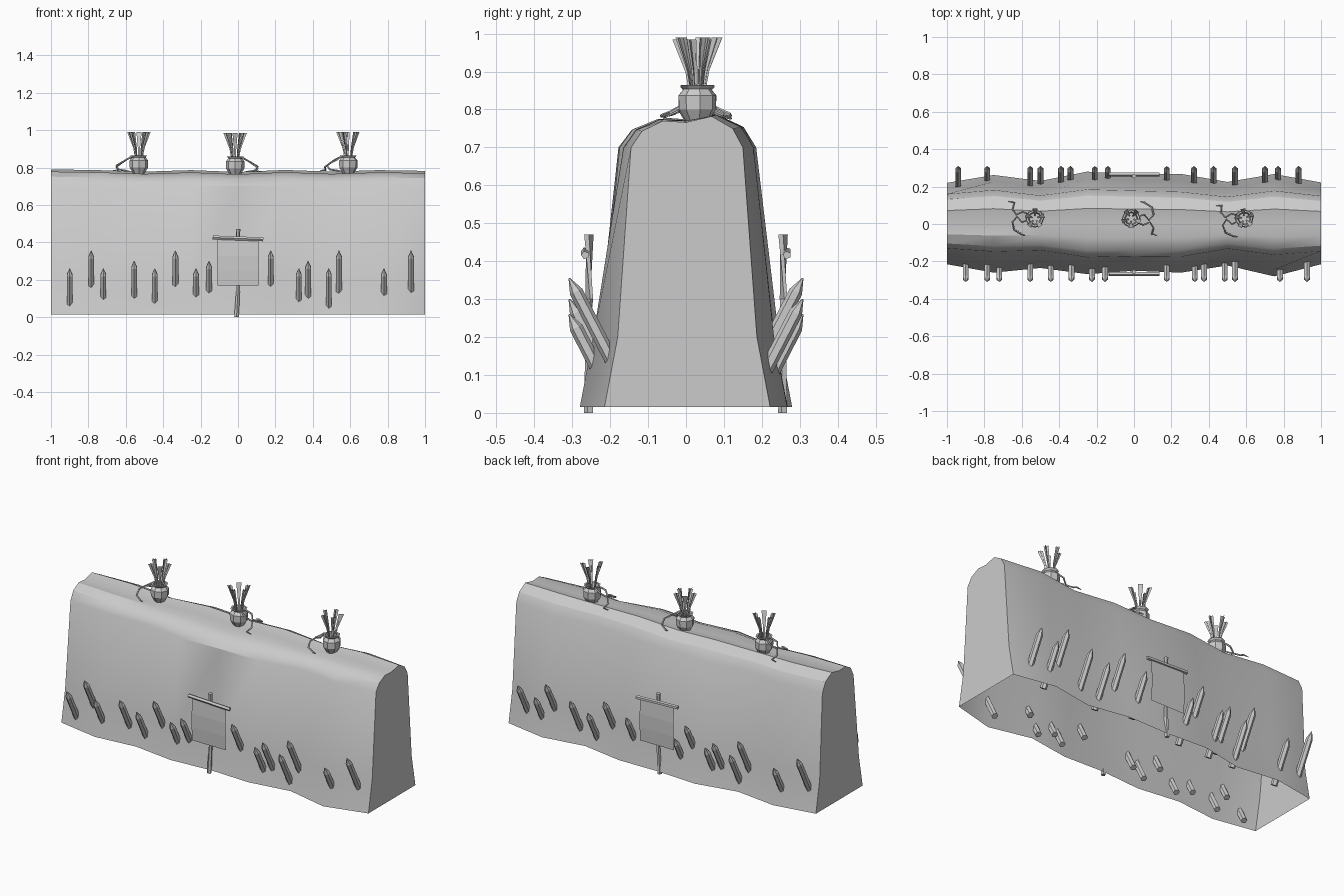
import bpy, bmesh, math
from mathutils import Vector, Matrix

if "Cube" in bpy.data.objects:
    bpy.data.objects.remove(bpy.data.objects["Cube"])


def make(name, verts, faces, smooth=False):
    me = bpy.data.meshes.new(name)
    me.from_pydata(verts, [], faces)
    ob = bpy.data.objects.new(name, me)
    bpy.context.collection.objects.link(ob)
    if smooth:
        bpy.ops.object.select_all(action='DESELECT')
        ob.select_set(True)
        bpy.context.view_layer.objects.active = ob
        bpy.ops.object.shade_smooth_by_angle(angle=math.radians(30))
    return ob


def tube(name, pts, radii, sides=6):
    """Capped tube through points with a radius at each one."""
    pts = [Vector(p) for p in pts]
    verts, faces = [], []
    for i, p in enumerate(pts):
        d = (pts[min(i + 1, len(pts) - 1)] - pts[max(i - 1, 0)]).normalized()
        q = d.to_track_quat('Z', 'Y')
        for k in range(sides):
            a = 2 * math.pi * (k + 0.5) / sides
            verts.append(p + q @ Vector((math.cos(a), math.sin(a), 0)) * radii[i])
    for i in range(len(pts) - 1):
        for k in range(sides):
            n = (k + 1) % sides
            faces.append((i*sides + k, i*sides + n, (i+1)*sides + n, (i+1)*sides + k))
    faces.append(tuple(range(sides))[::-1])
    faces.append(tuple(range((len(pts)-1)*sides, len(pts)*sides)))
    return make(name, verts, faces)


# earth wall: wavy cross-sections, closed ends, open underside
front_foot = [.215, .26, .235, .268, .25, .26, .222, .28, .215]
back_foot = [.22, .262, .23, .28, .265, .268, .225, .267, .222]
front_top = [.13, .148, .14, .178, .172, .175, .132, .165, .145]
back_top = [.16, .182, .152, .185, .178, .172, .145, .178, .15]
crest = [.008, .004, -.004, .004, -.006, .005, -.004, .004, 0]
verts, faces = [], []
for i in range(9):
    x = -1 + i * .25
    f, b, ft, bt, c = front_foot[i], back_foot[i], front_top[i], back_top[i], crest[i]
    ring = [(-f, .015), (-f + .035, .2), (-ft, .7), (-ft * .8, .743 + c), (-ft * .42, .77 + c),
            (0, .766 + c), (bt * .45, .782 + c), (bt * .82, .75 + c),
            (bt, .7), (b - .035, .2), (b, .015)]
    verts += [(x, y, z) for y, z in ring]
n = 11
for i in range(8):
    for k in range(n - 1):
        faces.append((i*n + k, (i+1)*n + k, (i+1)*n + k + 1, i*n + k + 1))
faces += [tuple(range(n)), tuple(range(8*n, 9*n))[::-1]]
wall = make("earth_wall", verts, faces, True)
wall.data.flip_normals()
bm = bmesh.new()
bm.from_mesh(wall.data)
bmesh.ops.recalc_face_normals(bm, faces=bm.faces)
bm.to_mesh(wall.data)
bm.free()

# slanted sharpened stakes on both faces: (x, tip height)
front = [(-.9, .26), (-.785, .355), (-.72, .26), (-.555, .3), (-.445, .26), (-.335, .355),
         (-.225, .26), (-.155, .3), (.175, .355), (.325, .26), (.375, .3), (.485, .26),
         (.54, .355), (.78, .26), (.925, .355)]
back = [(-.94, .355), (-.785, .26), (-.555, .355), (-.5, .26), (-.39, .3), (-.34, .26),
        (-.21, .355), (-.14, .26), (.175, .3), (.32, .355), (.425, .26), (.54, .3),
        (.7, .355), (.77, .26), (.88, .3)]
for side, row in ((-1, front), (1, back)):
    for x, z in row:
        tip = Vector((x, side * .308, z))
        d = Vector((0, side * .46, .89)).normalized()
        tube("stake", [tip - d * .26, tip - d * .04, tip], [.018, .018, .002])

# banner on each face: pole, crossbar and hanging cloth
for side in (-1, 1):
    y = side * .256
    tube("banner_pole", [(-.008, y, 0), (.001, y, .16), (0, y, .3), (0, y, .47)],
         [.013, .01, .011, .013], 5)
    tube("banner_crossbar", [(-.135, y + side*.01, .426), (.135, y + side*.01, .416)],
         [.011, .011], 5)
    v = []
    for z, dy in ((.415, .012), (.33, .018), (.25, .018), (.17, .014)):
        v += [(-.11, y + side * dy, z), (.11, y + side * dy, z)]
    make("banner_cloth", v, [(2*i, 2*i + 2, 2*i + 3, 2*i + 1) if side < 0 else
                             (2*i, 2*i + 1, 2*i + 3, 2*i + 2) for i in range(3)])

# clay pots with flared bundles and trailing cords along the crest
profile = [(.028, -.01), (.049, .025), (.05, .062), (.036, .079), (.046, .09), (.036, .09), (.03, .05)]
for x, z, turn in ((-.53, .775, 0), (-.015, .77, math.pi), (.59, .775, .15)):
    place = Matrix.Translation((x, .03, z)) @ Matrix.Rotation(turn, 4, 'Z')
    parts = [tube("pot", [(0, 0, 0), (0, 0, 1)], [.03, .03], 8)]
    v = [(r * math.cos(k * math.pi / 4), r * math.sin(k * math.pi / 4), h)
         for r, h in profile for k in range(8)]
    fs = [(i*8 + k, i*8 + (k+1) % 8, i*8 + 8 + (k+1) % 8, i*8 + 8 + k)
          for i in range(len(profile) - 1) for k in range(8)]
    fs += [tuple(range(8))[::-1], tuple(range(48, 56))]
    bpy.data.objects.remove(parts.pop())
    parts.append(make("pot", v, fs))
    # flared blades made of two crossed planes
    for k in range(5):
        a = k * math.tau / 5 + .3
        out = Vector((math.cos(a), math.sin(a), 0))
        across = Vector((-out.y, out.x, 0))
        v, fs = [], []
        for w in (out, across):
            for r, h, hw in ((.014, .05, .003), (.026, .13, .006), (.052, .215, .014)):
                p = out * r + Vector((0, 0, h))
                v += [p - w * hw, p + w * hw]
            o = len(v) - 6
            fs += [(o, o+1, o+3, o+2), (o+2, o+3, o+5, o+4)]
        parts.append(make("flared_blade", v, fs))
    # cords
    cords = ([(-.03, .02, .085), (-.065, .035, .068), (-.1, .02, .045), (-.12, .05, .028),
              (-.11, .085, .012), (-.14, .09, .008)],
             [(-.035, -.01, .085), (-.07, -.02, .065), (-.095, .01, .05), (-.12, -.02, .035),
              (-.11, -.06, .015), (-.07, -.085, .008), (-.05, -.09, .006)])
    for c in cords:
        parts.append(tube("cord", c, [.005] * (len(c) - 1) + [.002], 5))
    for ob in parts:
        ob.matrix_world = place
